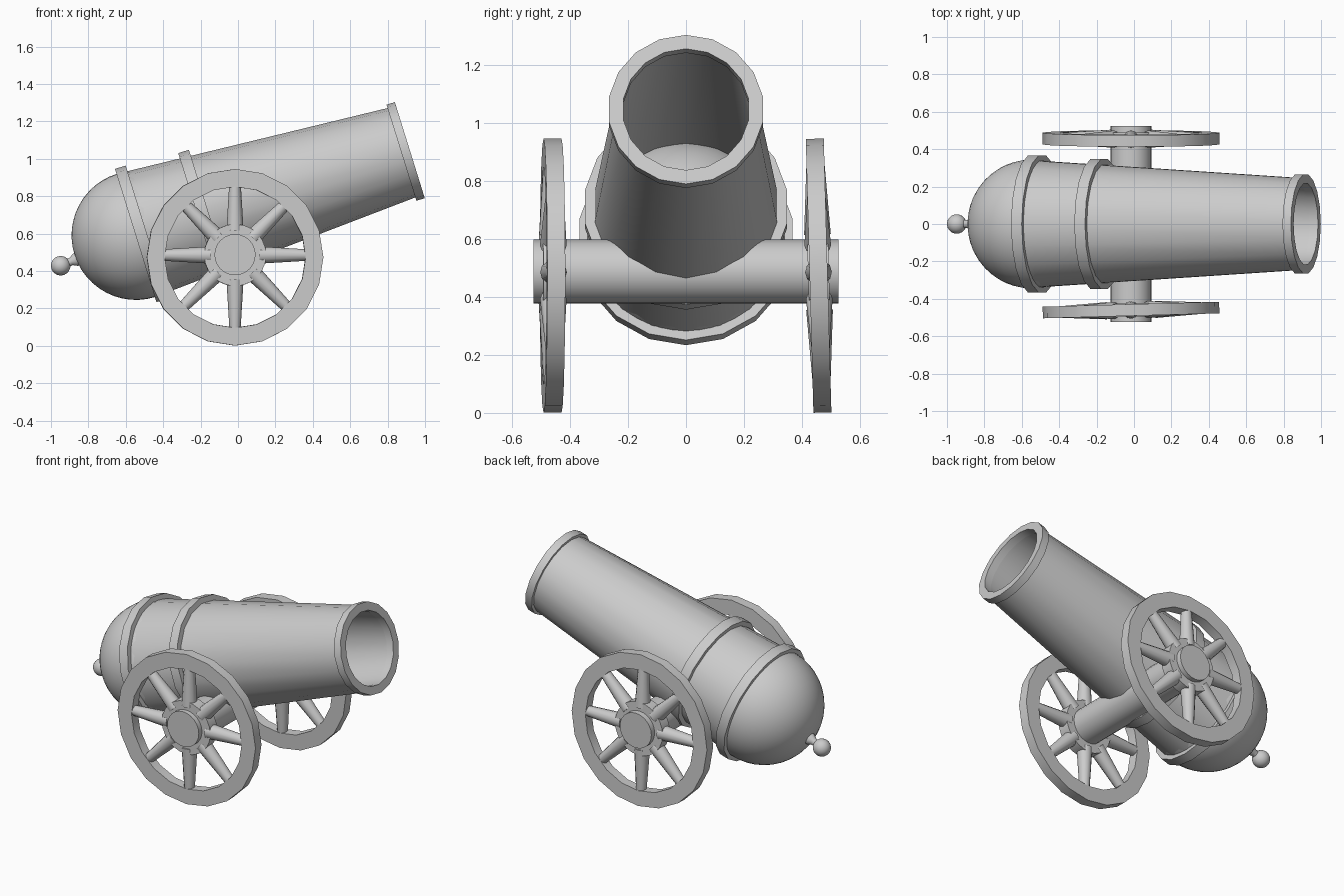
import bpy, math
from math import sin, cos, pi, radians
from mathutils import Matrix, Vector

if "Cube" in bpy.data.objects:
    bpy.data.objects.remove(bpy.data.objects["Cube"])


def lathe(name, profile, sides, matrix, closed=False, start=0.0):
    """Revolve (radius, height) points about local z; radius 0 makes a pole."""
    verts, faces, rows = [], [], []
    for r, h in profile:
        if r == 0:
            rows.append([len(verts)] * sides)
            verts.append((0, 0, h))
        else:
            rows.append(list(range(len(verts), len(verts) + sides)))
            for i in range(sides):
                a = start + 2 * pi * i / sides
                verts.append((r * cos(a), r * sin(a), h))
    pairs = list(zip(rows, rows[1:])) + ([(rows[-1], rows[0])] if closed else [])
    for lo, hi in pairs:
        for i in range(sides):
            j = (i + 1) % sides
            loop = list(dict.fromkeys((lo[i], lo[j], hi[j], hi[i])))
            faces.append(loop)
    mesh = bpy.data.meshes.new(name)
    mesh.from_pydata(verts, [], faces)
    mesh.transform(matrix)
    obj = bpy.data.objects.new(name, mesh)
    bpy.context.collection.objects.link(obj)
    bpy.ops.object.select_all(action='DESELECT')
    obj.select_set(True)
    bpy.context.view_layer.objects.active = obj
    bpy.ops.object.mode_set(mode='EDIT')
    bpy.ops.mesh.select_all(action='SELECT')
    bpy.ops.mesh.normals_make_consistent(inside=False)
    bpy.ops.object.mode_set(mode='OBJECT')
    bpy.ops.object.shade_smooth_by_angle(angle=radians(35))
    return obj


def cyl(r, h0, h1, r1=None):
    return [(0, h0), (r, h0), (r if r1 is None else r1, h1), (0, h1)]


def tube(r0, r1, h0, h1):
    return [(r0, h0), (r1, h0), (r1, h1), (r0, h1)]


def ball(r, n):
    return [(0 if i in (0, n) else r * sin(pi * i / n), -r * cos(pi * i / n))
            for i in range(n + 1)]


# Barrel frame: local z runs from the breech ball centre to the muzzle
breech = Matrix.Translation((-0.545, 0, 0.59))
barrel = breech @ Matrix.Rotation(radians(90 - 17.3), 4, 'Y')

# Hollow tapered barrel, closed by the breech ball
lathe("barrel", [(0.315, 0), (0.345, 0), (0.248, 1.52), (0.219, 1.52)],
      18, barrel, closed=True)
lathe("breech_ball", ball(0.345, 24), 48, barrel)

# Reinforcing rings
lathe("breech_ring", tube(0.33, 0.373, -0.002, 0.058), 18, barrel, closed=True)
lathe("middle_ring", tube(0.305, 0.353, 0.346, 0.406), 18, barrel, closed=True)
lathe("muzzle_ring", tube(0.219, 0.269, 1.486, 1.533), 18, barrel, closed=True)

# Knob and flared neck behind the breech
knob_pos = Vector((-0.948, 0, 0.428))
toward = (Vector((-0.545, 0, 0.59)) - knob_pos).to_track_quat('Z', 'Y')
knob = Matrix.Translation(knob_pos) @ toward.to_matrix().to_4x4()
lathe("knob", ball(0.052, 12), 24, knob)
lathe("knob_neck", [(0, 0.03), (0.022, 0.03), (0.022, 0.062), (0.036, 0.085),
                    (0.036, 0.12), (0, 0.12)], 18, knob)

# Axle across the carriage
AX = -0.016
lay = Matrix.Rotation(radians(-90), 4, 'X')
lathe("axle", cyl(0.11, -0.525, 0.525), 24,
      Matrix.Translation((AX, 0, 0.487)) @ lay)

# Wheels, each very slightly out of true
for side, y, axis in (("right", -0.46, 'Z'), ("left", 0.457, 'X')):
    wheel = Matrix.Translation((AX, y, 0.473)) @ Matrix.Rotation(radians(1.6), 4, axis)
    hub = wheel @ Matrix.Translation((0, 0, 0.012))
    lathe(side + "_wheel_rim", tube(0.377, 0.472, -0.031, 0.031), 20,
          wheel @ lay, closed=True)
    lathe(side + "_wheel_hub", cyl(0.166, -0.036, 0.036), 24, hub @ lay)
    for k in range(8):
        spoke = hub @ Matrix.Rotation(k * pi / 4, 4, 'Y')
        lathe(f"{side}_spoke_{k + 1}", cyl(0.046, 0.13, 0.395, 0.03), 12, spoke)
